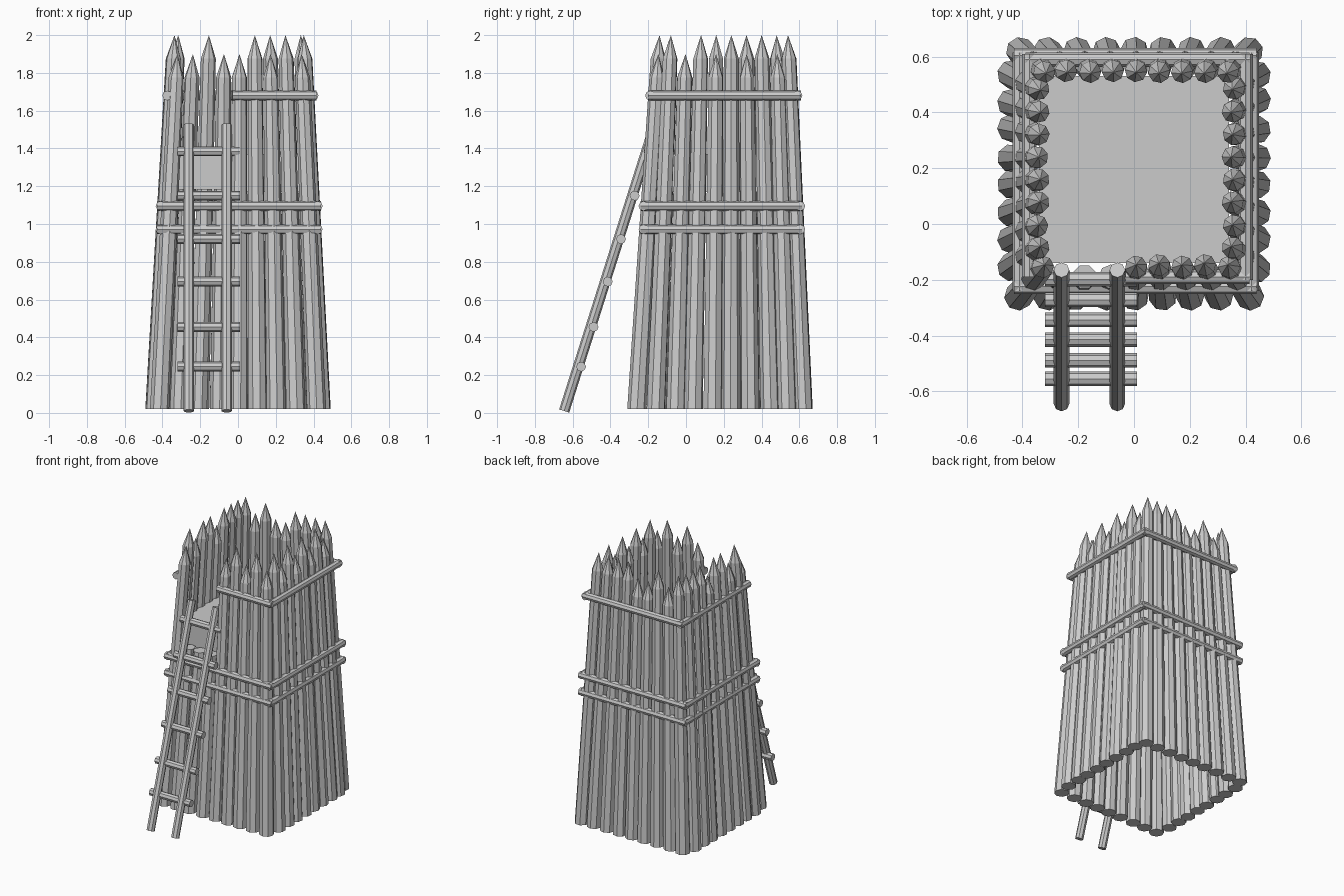
import bpy, bmesh, math, random
from mathutils import Vector

if "Cube" in bpy.data.objects:
    bpy.data.objects.remove(bpy.data.objects["Cube"])

random.seed(4)
SIDES = 8
Z0, TOP = 0.02, 2.0


def new_object(name, bm):
    bmesh.ops.recalc_face_normals(bm, faces=bm.faces)
    mesh = bpy.data.meshes.new(name)
    bm.to_mesh(mesh)
    bm.free()
    ob = bpy.data.objects.new(name, mesh)
    bpy.context.collection.objects.link(ob)
    return ob


def pole(name, a, b, r, turn=math.pi / 8):
    """Straight faceted pole from a to b."""
    a, b = Vector(a), Vector(b)
    bm = bmesh.new()
    bmesh.ops.create_cone(bm, cap_ends=True, segments=SIDES, radius1=r, radius2=r,
                          depth=(b - a).length)
    ob = new_object(name, bm)
    ob.rotation_mode = 'QUATERNION'
    ob.rotation_quaternion = (b - a).to_track_quat('Z', 'Y')
    ob.location = (a + b) / 2
    return ob


def stake(name, foot, tip, height, cut=False):
    """Leaning tapered log with a level foot; pointed, or sawn flat if cut."""
    foot, tip = Vector(foot), Vector(tip)
    turn = random.uniform(0, 1)
    bm = bmesh.new()

    def ring(z):
        t = (z - Z0) / (TOP - Z0)
        c = foot.lerp(tip, t)
        r = 0.051 - 0.012 * t
        return [bm.verts.new((c.x + r * math.cos(turn + i * math.tau / SIDES),
                              c.y + r * math.sin(turn + i * math.tau / SIDES), z))
                for i in range(SIDES)]

    low = ring(Z0)
    high = ring(height if cut else height - 0.125)
    bm.faces.new(low)
    point = None
    if cut:
        bm.faces.new(high)
    else:
        c = foot.lerp(tip, (height - Z0) / (TOP - Z0))
        point = bm.verts.new((c.x, c.y, height))
    for i in range(SIDES):
        j = (i + 1) % SIDES
        bm.faces.new((low[i], low[j], high[j], high[i]))
        if point:
            bm.faces.new((high[i], high[j], point))
    return new_object(name, bm)


# Palisade walls; pattern letters: t = tall, s = short, c = cut for the doorway
def wall(name, pattern, along_x, side):
    n = len(pattern)
    for i, kind in enumerate(pattern):
        u = i - (n - 1) / 2
        j = random.uniform(-0.006, 0.006)
        if along_x:
            foot = (0.103 * u + j, 0.18 + side * 0.44, 0)
            tip = (0.081 * u + 0.008, 0.20 + side * 0.34, 0)
        else:
            foot = (side * 0.44, 0.19 + 0.1 * u + j, 0)
            tip = (0.006 + side * 0.342, 0.20 + 0.08 * u, 0)
        height = {'t': 2.0, 's': 1.9, 'c': 1.185}[kind]
        stake(f"{name}_stake_{i + 1}", foot, tip, height, kind == 'c')


wall("front", "scccststs", True, -1)
wall("back", "tstsstttt", True, 1)
wall("left", "tsttsttt", False, -1)
wall("right", "tstststs", False, 1)

# Floor block inside the tower
bm = bmesh.new()
bmesh.ops.create_cube(bm, size=1)
floor = new_object("floor", bm)
floor.scale = (0.68, 0.67, 0.20)
floor.location = (0, 0.195, 1.27)

# Two lower rings of binding beams
for k, z in enumerate((0.972, 1.095)):
    pole(f"front_beam_{k + 1}", (-0.43, -0.225, z), (0.44, -0.225, z), 0.026)
    pole(f"back_beam_{k + 1}", (-0.43, 0.605, z), (0.44, 0.605, z), 0.026)
    pole(f"left_beam_{k + 1}", (-0.41, -0.24, z), (-0.41, 0.615, z), 0.026)
    pole(f"right_beam_{k + 1}", (0.422, -0.24, z), (0.422, 0.615, z), 0.026)

# Top ring, open at the doorway
z = 1.68
pole("front_beam_top", (-0.03, -0.19, z), (0.415, -0.19, z), 0.026)
pole("back_beam_top", (-0.39, 0.59, z), (0.415, 0.59, z), 0.026)
pole("left_beam_top", (-0.375, -0.19, z), (-0.375, 0.61, z), 0.026)
pole("right_beam_top", (0.4, -0.2, z), (0.4, 0.61, z), 0.026)

# Ladder
for name, x in (("left", -0.26), ("right", -0.06)):
    pole(f"ladder_rail_{name}", (x, -0.645, 0.01), (x, -0.165, 1.525), 0.028)
for i, z in enumerate((0.245, 0.455, 0.695, 0.92, 1.15, 1.385)):
    y = -0.632 + 0.313 * z
    pole(f"ladder_rung_{i + 1}", (-0.32, y, z), (0.01, y, z), 0.026)
